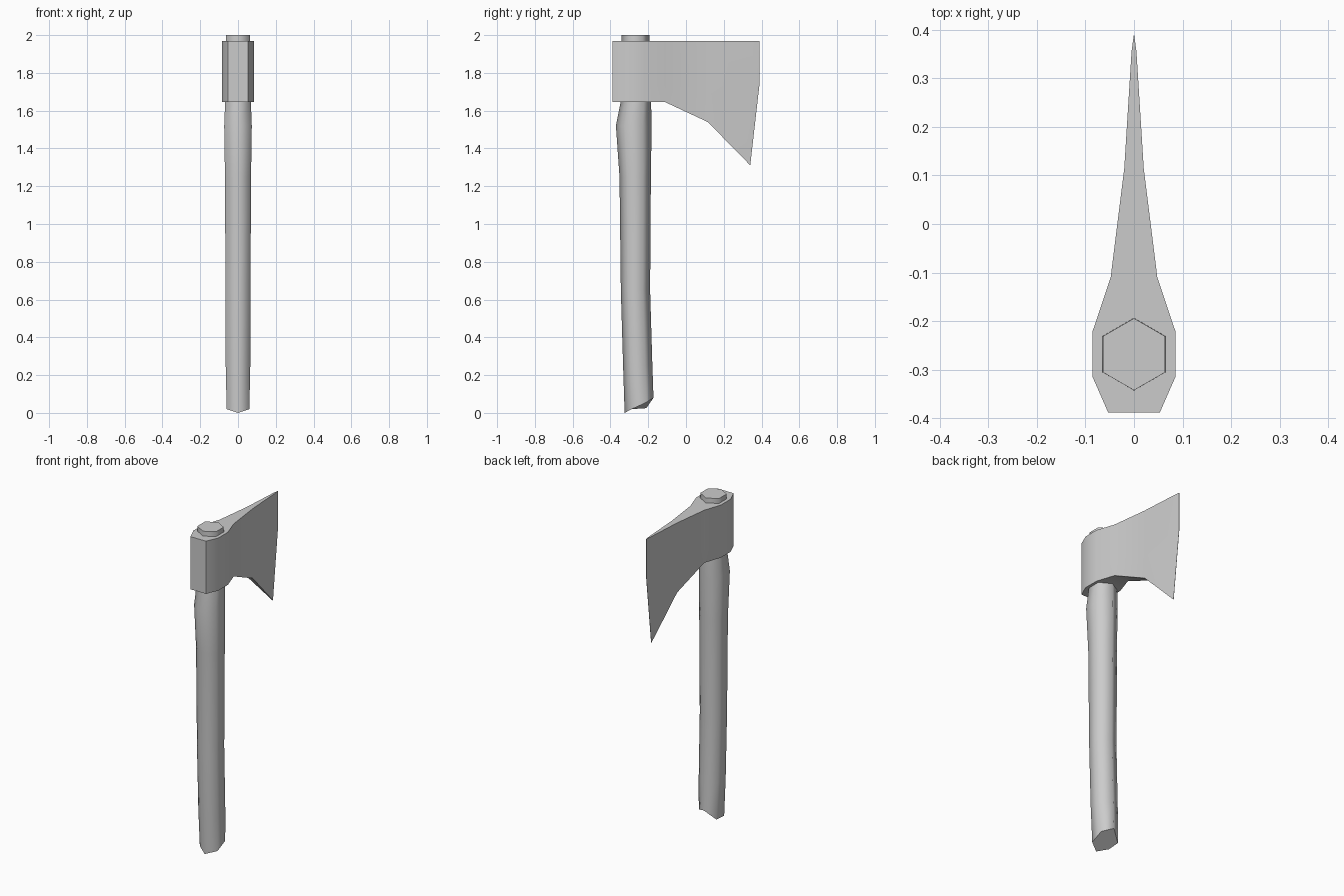
import bpy, bmesh, math

cube = bpy.data.objects.get("Cube")
if cube:
    bpy.data.objects.remove(cube, do_unlink=True)

grey = bpy.data.materials.new("plain grey")
grey.use_nodes = True
grey.diffuse_color = (0.6, 0.6, 0.6, 1)
grey.node_tree.nodes["Principled BSDF"].inputs["Base Color"].default_value = (0.6, 0.6, 0.6, 1)


def loft(name, rings):
    """Skin closed rings of points, cap both ends and return the object."""
    bm = bmesh.new()
    loops = [[bm.verts.new(p) for p in ring] for ring in rings]
    n = len(loops[0])
    for a, b in zip(loops, loops[1:]):
        for i in range(n):
            j = (i + 1) % n
            bm.faces.new((a[i], a[j], b[j], b[i])).smooth = True
    for end in (loops[0], loops[-1]):
        bm.faces.new(end)
    bmesh.ops.remove_doubles(bm, verts=bm.verts, dist=0.0005)
    bmesh.ops.recalc_face_normals(bm, faces=bm.faces)
    mesh = bpy.data.meshes.new(name)
    bm.to_mesh(mesh)
    bm.free()
    mesh.materials.append(grey)
    obj = bpy.data.objects.new(name, mesh)
    bpy.context.collection.objects.link(obj)
    return obj


# Handle: hexagonal rings given as z, front y, back y, half width
stations = [(0, -0.325, -0.172, 0.06), (0.25, -0.333, -0.178, 0.065),
            (0.65, -0.345, -0.19, 0.066), (1.25, -0.352, -0.186, 0.069),
            (1.52, -0.371, -0.182, 0.073), (1.65, -0.345, -0.185, 0.068),
            (2.0, -0.342, -0.194, 0.064)]
foot = [0, 0.02, 0.055, 0.08, 0.025, 0.02]  # slanted cut at the foot
rings = []
for k, (z, front, back, half) in enumerate(stations):
    mid, radius = (front + back) / 2, (back - front) / 2
    ring = []
    for i in range(6):
        a = math.radians(60 * i)
        x = half * math.sin(a) / math.sin(math.pi / 3)
        ring.append((x, mid - radius * math.cos(a), z + (foot[i] if k == 0 else 0)))
    rings.append(ring)
loft("handle", rings)

# Axe head: columns from poll to cutting edge,
# given as half width, y at top / middle / bottom, bottom z
columns = [(0.053, -0.388, -0.388, -0.388, 1.645), (0.085, -0.315, -0.315, -0.315, 1.645),
           (0.085, -0.22, -0.22, -0.22, 1.645), (0.048, -0.11, -0.11, -0.11, 1.645),
           (0.02, 0.115, 0.115, 0.115, 1.54), (0.005, 0.355, 0.353, 0.312, 1.34),
           (0.0006, 0.388, 0.388, 0.34, 1.31)]
top, middle = 1.97, 1.73
rings = []
for half, yt, ym, yb, zb in columns:
    side = [(yt, top), (ym, middle), (yb, zb)]
    rings.append([(half, y, z) for y, z in side] + [(-half, y, z) for y, z in reversed(side)])
head = loft("axe_head", rings)
bpy.ops.object.select_all(action="DESELECT")
head.select_set(True)
bpy.context.view_layer.objects.active = head
bpy.ops.object.shade_smooth_by_angle(angle=math.radians(40))
